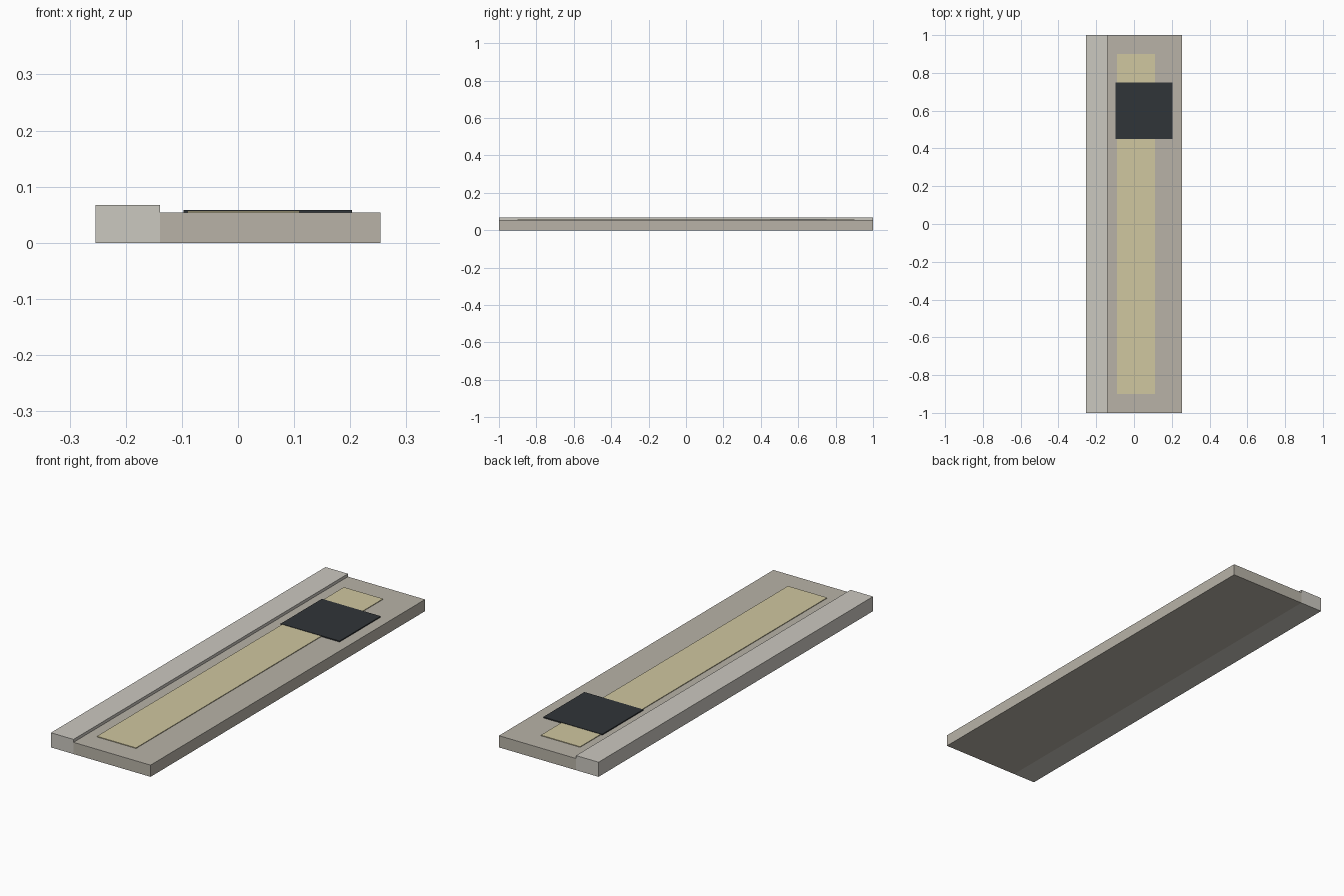
import bpy

if "Cube" in bpy.data.objects:
    bpy.data.objects.remove(bpy.data.objects["Cube"])


def material(name, rgb):
    m = bpy.data.materials.new(name)
    m.diffuse_color = (*rgb, 1)
    m.use_nodes = True
    m.node_tree.nodes["Principled BSDF"].inputs["Base Color"].default_value = m.diffuse_color
    return m


def box(name, x, y, z, mat):
    """Box spanning the given (min, max) ranges."""
    spans = (x, y, z)
    bpy.ops.mesh.primitive_cube_add(size=1, location=[(a + b) / 2 for a, b in spans])
    ob = bpy.context.object
    ob.name = name
    ob.scale = [b - a for a, b in spans]
    bpy.ops.object.transform_apply(location=False, rotation=False, scale=True)
    ob.data.materials.append(mat)
    return ob


paving = material("paving", (0.48, 0.45, 0.39))
kerb_stone = material("kerb_stone", (0.60, 0.58, 0.53))
yellow = material("tactile_yellow", (0.63, 0.57, 0.35))
iron = material("dark_iron", (0.03, 0.035, 0.04))

SLAB_TOP = 0.054

# Pavement slab and raised kerb along its left edge
box("pavement_slab", (-0.139, 0.254), (-1, 1), (0, SLAB_TOP), paving)
box("kerb", (-0.254, -0.139), (-1, 1), (0, 0.0675), kerb_stone)

# Thin guide strip and the dark cover plate lying across it
box("guide_strip", (-0.09, 0.11), (-0.9, 0.9), (SLAB_TOP - 0.002, 0.057), yellow)
box("cover_plate", (-0.097, 0.203), (0.45, 0.75), (SLAB_TOP - 0.002, 0.0588), iron)
